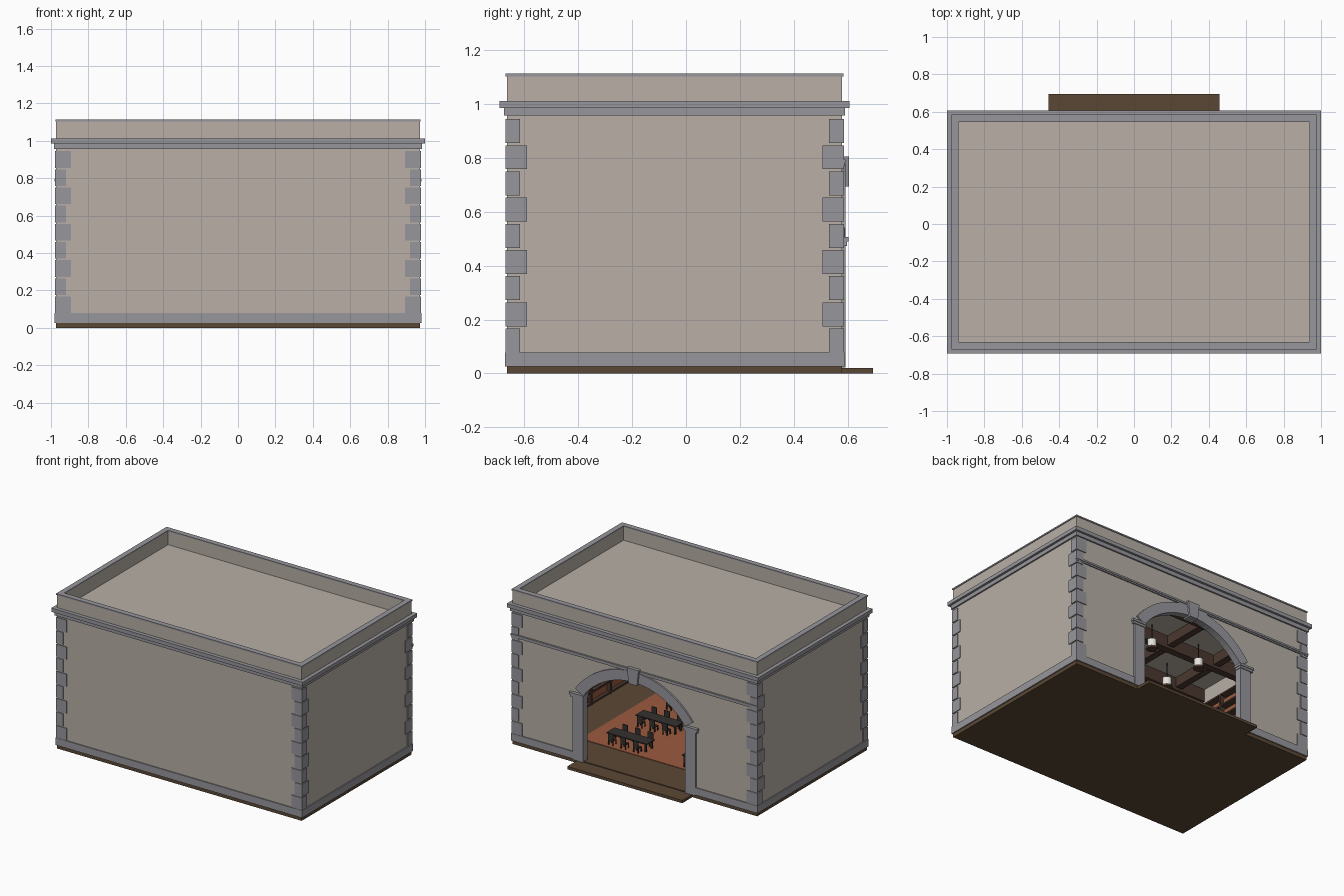
import bpy, bmesh, math, random
from mathutils import Matrix, Vector

if "Cube" in bpy.data.objects:
    bpy.data.objects.remove(bpy.data.objects["Cube"])

random.seed(4)


def material(name, rgb):
    m = bpy.data.materials.new(name)
    m.diffuse_color = (*rgb, 1)
    m.use_nodes = True
    m.node_tree.nodes["Principled BSDF"].inputs["Base Color"].default_value = m.diffuse_color
    return m


PLASTER = material("plaster", (0.48, 0.43, 0.38))
STONE = material("grey_stone", (0.31, 0.305, 0.33))
BROWN = material("brown_floor", (0.105, 0.064, 0.035))
TERRA = material("terracotta", (0.33, 0.105, 0.05))
WOOD = material("dark_wood", (0.07, 0.04, 0.028))
DARK = material("charcoal", (0.035, 0.032, 0.03))
WHITE = material("lamp_white", (0.8, 0.78, 0.74))


def finish(bm, name, mat):
    bmesh.ops.recalc_face_normals(bm, faces=bm.faces)
    me = bpy.data.meshes.new(name)
    bm.to_mesh(me)
    bm.free()
    me.materials.append(mat)
    ob = bpy.data.objects.new(name, me)
    bpy.context.collection.objects.link(ob)
    return ob


def boxes(name, mat, items):
    """Each item is (x0, x1, y0, y1, z0, z1)."""
    bm = bmesh.new()
    for x0, x1, y0, y1, z0, z1 in items:
        centre = Vector((x0 + x1, y0 + y1, z0 + z1)) / 2
        size = Matrix.Diagonal((x1 - x0, y1 - y0, z1 - z0, 1))
        bmesh.ops.create_cube(bm, size=1, matrix=Matrix.Translation(centre) @ size)
    return finish(bm, name, mat)


def prism(name, mat, profile, y0, y1):
    """Extrude an xz profile along y."""
    bm = bmesh.new()
    face = bm.faces.new([bm.verts.new((x, y0, z)) for x, z in profile])
    new = bmesh.ops.extrude_face_region(bm, geom=[face])["geom"]
    bmesh.ops.translate(bm, vec=(0, y1 - y0, 0),
                        verts=[v for v in new if isinstance(v, bmesh.types.BMVert)])
    return finish(bm, name, mat)


def cylinders(name, mat, items, sides=16):
    """Each item is (x, y, z0, z1, radius)."""
    bm = bmesh.new()
    for x, y, z0, z1, r in items:
        bmesh.ops.create_cone(bm, cap_ends=True, segments=sides, radius1=r, radius2=r,
                              depth=z1 - z0, matrix=Matrix.Translation((x, y, (z0 + z1) / 2)))
    return finish(bm, name, mat)


X, YF, YB = 0.972, -0.665, 0.58      # outer wall faces
T = 0.034                            # wall thickness
FLOOR = 0.026


def frame(out, inn, z0, z1):
    """Rectangular band running round the building."""
    a, f, b = X + out, YF - out, YB + out
    c, g, h = X - inn, YF + inn, YB - inn
    return [(-a, -c, f, b, z0, z1), (c, a, f, b, z0, z1),
            (-c, c, f, g, z0, z1), (-c, c, h, b, z0, z1)]


# Base and doorstep
boxes("base_slab", BROWN, [(-X, X, YF, YB, 0, FLOOR)])
boxes("doorstep", BROWN, [(-0.457, 0.457, YB - 0.01, 0.695, 0, 0.02)])

# Walls, with an arched opening at the back
HALF, SPRING, RISE = 0.41, 0.50, 0.21
R = (HALF ** 2 + RISE ** 2) / (2 * RISE)
CZ = SPRING + RISE - R
SWEEP = math.asin(HALF / R)


def arc(radius, n=24):
    angles = [-SWEEP + 2 * SWEEP * i / n for i in range(n + 1)]
    return [(radius * math.sin(a), CZ + radius * math.cos(a)) for a in angles]


boxes("plain_walls", PLASTER, [(-X, -X + T, YF, YB - T, FLOOR, 1.105),
                               (X - T, X, YF, YB - T, FLOOR, 1.105),
                               (-X + T, X - T, YF, YF + T, FLOOR, 1.105)])
prism("arched_wall", PLASTER,
      [(-X, FLOOR), (-HALF, FLOOR)] + arc(R) + [(HALF, FLOOR), (X, FLOOR), (X, 1.105), (-X, 1.105)],
      YB - T, YB)
boxes("roof_deck", PLASTER, [(-X + T, X - T, YF + T, YB - T, 0.95, 1.01)])

# Stone trim: parapet cap, stepped cornice, plinth, back string course
boxes("parapet_cap", STONE, frame(0.005, T, 1.103, 1.113))
boxes("cornice_upper", STONE, frame(0.027, 0, 0.985, 1.012))
boxes("cornice_lower", STONE, frame(0.011, 0, 0.957, 0.985))
P = 0.008
boxes("plinth", STONE, frame(P, 0, FLOOR, 0.078)[:3] +
      [(s * 0.69 - 0.285, s * 0.69 + 0.285, YB, YB + P, FLOOR, 0.078) for s in (-1, 1)])
boxes("plinth_back_corner", STONE, [(-X, X, YF - P, YF, FLOOR, 0.078)])
boxes("string_course", STONE, [(-X - 0.007, X + 0.007, YB, YB + 0.008, 0.772, 0.782),
                               (-X - 0.01, X + 0.01, YB, YB + 0.012, 0.782, 0.795)])

# Corner quoins, alternating long and short
quoins = []
for i in range(9):
    z = 0.078 + i * 0.0972
    dx, dy = (0.085, 0.055) if i % 2 == 0 else (0.058, 0.08)
    e = 0.006
    for s in (-1, 1):
        x0, x1 = sorted((s * (X + e), s * (X + e - dx)))
        quoins.append((x0, x1, YF - e, YF - e + dy, z, z + 0.089))
        quoins.append((x0, x1, YB + e - dy, YB + e, z, z + 0.089))
# keep only the outer wall-thickness leg of each block
legs = []
for x0, x1, y0, y1, z0, z1 in quoins:
    side = (x0, x0 + 0.03) if x0 < 0 else (x1 - 0.03, x1)
    end = (y0, y0 + 0.03) if y0 < 0 else (y1 - 0.03, y1)
    legs += [(*side, y0, y1, z0, z1), (x0, x1, *end, z0, z1)]
boxes("corner_quoins", STONE, legs)

# Arch surround
prism("arch_ring", STONE, arc(R - 0.004) + arc(R + 0.07)[::-1], YB - T - 0.004, YB + 0.012)
prism("keystone", STONE, [(-0.034, 0.695), (0.034, 0.695), (0.046, 0.806), (-0.046, 0.806)],
      YB - T - 0.006, YB + 0.025)
for s, side in ((-1, "left"), (1, "right")):
    boxes("pilaster_" + side, STONE,
          [(s * 0.447 - 0.042, s * 0.447 + 0.042, YB - T - 0.004, YB + 0.012, 0.022, 0.476)])
    boxes("impost_" + side, STONE,
          [(s * 0.452 - 0.052, s * 0.452 + 0.052, YB - T - 0.006, YB + 0.018, 0.474, 0.49),
           (s * 0.452 - 0.057, s * 0.452 + 0.057, YB - T - 0.006, YB + 0.023, 0.49, 0.506)])

# Interior floor area and ceiling beams
boxes("terracotta_floor", TERRA, [(-0.62, 0.62, -0.6, 0.31, FLOOR, 0.03)])
boxes("ceiling_beams", WOOD,
      [(-X + T, X - T, y - 0.025, y + 0.025, 0.86, 0.95) for y in (-0.43, -0.05, 0.33)] +
      [(x - 0.025, x + 0.025, YF + T, YB - T, 0.88, 0.95) for x in (-0.72, -0.33, 0.06, 0.45)])

# Pendant lamps
spots = [(x, y) for x in (-0.53, -0.135, 0.26, 0.65) for y in (-0.3, 0.02)]
cylinders("lamp_cords", DARK, [(x, y, 0.83, 0.95, 0.003) for x, y in spots], 6)
cylinders("lamp_shades", WHITE, [(x, y, 0.78, 0.835, 0.03) for x, y in spots])
cylinders("lamp_rims", WOOD, [(x, y, 0.765, 0.78, 0.036) for x, y in spots])

# Bookcases along both side walls
wood, books = [], []
for s in (-1, 1):
    a, b = sorted((s * 0.937, s * 0.86))
    wood += [(a, b, y - 0.008, y + 0.008, FLOOR, 0.78) for y in (-0.6, -0.38, -0.16, 0.06, 0.28)]
    for k in range(10):
        z = 0.03 + k * 0.082
        wood.append((a, b, -0.6, 0.28, z, z + 0.012))
        if k < 9:
            for n in range(4):
                y = -0.59 + n * 0.22
                c, d = sorted((s * 0.937, s * 0.885))
                books.append((c, d, y, y + random.uniform(0.12, 0.2), z + 0.012, z + 0.06))
boxes("bookcase_frames", WOOD, wood)
boxes("books", TERRA, books)

# Long tables, each with three chairs on both sides
tops, chairs = [], []
for cx in (-0.3, 0.3):
    for cy in (-0.46, -0.13, 0.2):
        tops.append((cx - 0.16, cx + 0.16, cy - 0.045, cy + 0.045, 0.085, 0.093))
        for sx in (-1, 1):
            for sy in (-1, 1):
                x, y = cx + sx * 0.145, cy + sy * 0.033
                tops.append((x - 0.006, x + 0.006, y - 0.006, y + 0.006, 0.03, 0.085))
        for sy in (-1, 1):
            for k in (-1, 0, 1):
                x, y = cx + k * 0.1, cy + sy * 0.065
                chairs.append((x - 0.02, x + 0.02, y - 0.02, y + 0.02, 0.06, 0.066))
                yb = y + sy * 0.018
                chairs.append((x - 0.02, x + 0.02, yb - 0.003, yb + 0.003, 0.066, 0.115))
                chairs += [(x + i * 0.017 - 0.003, x + i * 0.017 + 0.003,
                            y + j * 0.017 - 0.003, y + j * 0.017 + 0.003, 0.03, 0.06)
                           for i in (-1, 1) for j in (-1, 1)]
boxes("tables", DARK, tops)
boxes("chairs", DARK, chairs)
